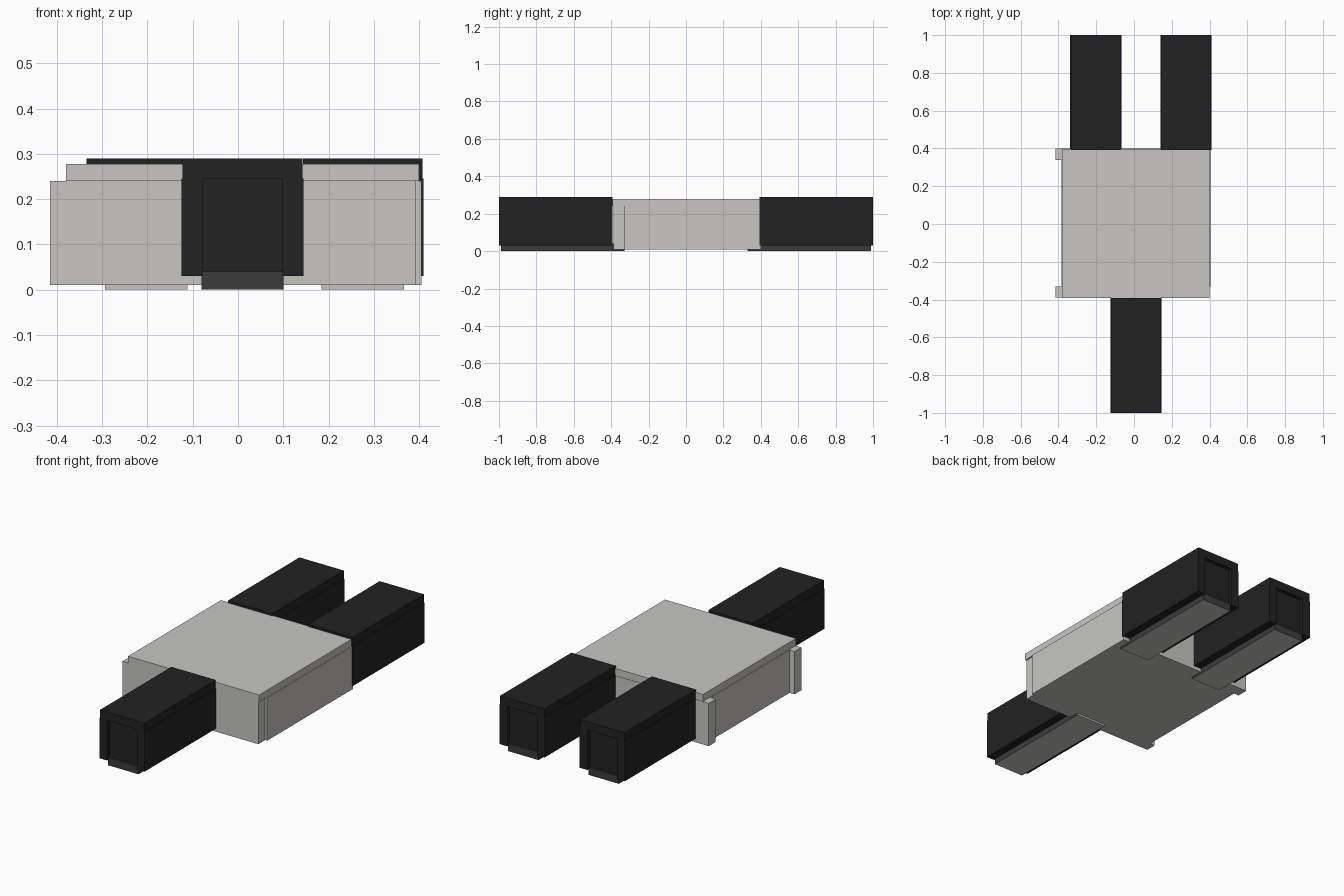
import bpy, bmesh

if "Cube" in bpy.data.objects:
    bpy.data.objects.remove(bpy.data.objects["Cube"])


def material(name, rgb):
    m = bpy.data.materials.new(name)
    m.diffuse_color = (*rgb, 1)
    m.use_nodes = True
    m.node_tree.nodes["Principled BSDF"].inputs["Base Color"].default_value = m.diffuse_color
    return m


light = material("light_grey", (0.57, 0.565, 0.54))
black = material("black", (0.016, 0.016, 0.016))
dark = material("dark_grey", (0.045, 0.045, 0.045))


def box(name, x, y, z, *mats):
    """Box from (min, max) ranges along each axis."""
    y = sorted(y)
    bm = bmesh.new()
    bmesh.ops.create_cube(bm, size=1)
    for v in bm.verts:
        v.co = [r[0] if c < 0 else r[1] for c, r in zip(v.co, (x, y, z))]
    me = bpy.data.meshes.new(name)
    bm.to_mesh(me)
    bm.free()
    for m in mats:
        me.materials.append(m)
    ob = bpy.data.objects.new(name, me)
    bpy.context.collection.objects.link(ob)
    return ob


# Central housing: core, lid, end walls that stick out on the left, right side panel
box("housing_core", (-0.385, 0.393), (-0.38, 0.39), (0.01, 0.24), light)
box("housing_lid", (-0.38, 0.40), (-0.392, 0.398), (0.24, 0.278), light)
box("front_wall", (-0.415, 0.393), (-0.388, -0.33), (0.01, 0.24), light)
box("back_wall", (-0.415, 0.393), (0.34, 0.40), (0.01, 0.24), light)
box("right_side_panel", (0.39, 0.405), (-0.33, 0.40), (0.01, 0.24), light)


def arm(name, cx, s):
    """Black arm centred on cx, pointing along s * y."""
    inner, outer = 0.392 * s, 1.0 * s
    box(name + "_lid", (cx - 0.132, cx + 0.132), (inner, outer), (0.245, 0.29), black)
    # side walls frame a recessed end panel
    box(name + "_left_wall", (cx - 0.135, cx - 0.088), (inner, outer), (0.03, 0.245), black)
    box(name + "_right_wall", (cx + 0.088, cx + 0.135), (inner, outer), (0.03, 0.245), black)
    box(name + "_end_panel", (cx - 0.088, cx + 0.088), (inner, 0.98 * s), (0.03, 0.245), black)
    # foot rail: dark sides, light underside and light inner end
    foot = box(name + "_foot", (cx - 0.091, cx + 0.091), (0.33 * s, 0.99 * s), (0, 0.04), dark, light)
    for p in foot.data.polygons:
        if p.normal.z < -0.5 or p.normal.y * s < -0.5:
            p.material_index = 1


arm("front_arm", 0.01, -1)
arm("back_left_arm", -0.2025, 1)
arm("back_right_arm", 0.275, 1)
